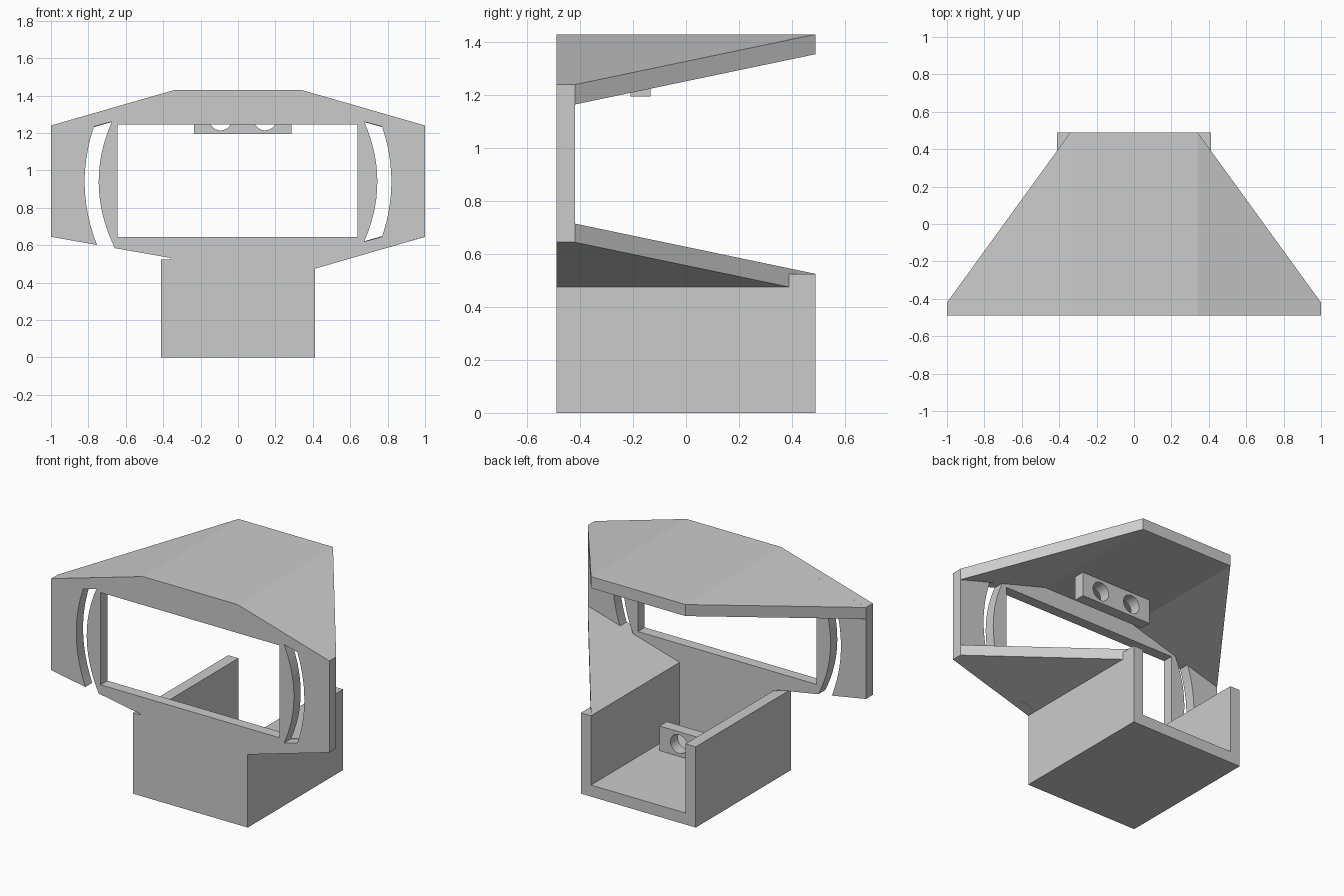
import bpy, bmesh, math

if "Cube" in bpy.data.objects:
    bpy.data.objects.remove(bpy.data.objects["Cube"])

Y_FRONT, Y_IN, Y_BACK = -0.49, -0.42, 0.49
SLOPE = 0.288

grey = bpy.data.materials.new("plain_grey")
grey.diffuse_color = (0.6, 0.6, 0.6, 1)
grey.use_nodes = True
grey.node_tree.nodes["Principled BSDF"].inputs["Base Color"].default_value = grey.diffuse_color


def finish(bm, name):
    bmesh.ops.recalc_face_normals(bm, faces=bm.faces[:])
    mesh = bpy.data.meshes.new(name)
    bm.to_mesh(mesh)
    bm.free()
    mesh.materials.append(grey)
    ob = bpy.data.objects.new(name, mesh)
    bpy.context.collection.objects.link(ob)
    return ob


def prism(name, profile, y0, y1):
    """Extrude an (x, z) profile along y."""
    bm = bmesh.new()
    face = bm.faces.new([bm.verts.new((x, y0, z)) for x, z in profile])
    new = bmesh.ops.extrude_face_region(bm, geom=[face])["geom"]
    for v in new:
        if isinstance(v, bmesh.types.BMVert):
            v.co.y = y1
    return finish(bm, name)


def panel(name, plans, height, thick):
    """Sheet over plan polygons: top at height(x), bottom lower by thick."""
    bm = bmesh.new()
    for plan in plans:
        bm.faces.new([bm.verts.new((x, y, height(x))) for x, y in plan])
    bmesh.ops.remove_doubles(bm, verts=bm.verts[:], dist=1e-4)
    new = bmesh.ops.extrude_face_region(bm, geom=bm.faces[:], use_keep_orig=True)["geom"]
    for v in new:
        if isinstance(v, bmesh.types.BMVert):
            v.co.z -= thick
    return finish(bm, name)


def cut(target, cutters):
    for c in cutters:
        m = target.modifiers.new(c.name, 'BOOLEAN')
        m.operation, m.solver, m.object = 'DIFFERENCE', 'EXACT', c
        c.hide_render = True
        c.hide_set(True)


def rect(x0, x1, z0, z1):
    return [(x0, z0), (x1, z0), (x1, z1), (x0, z1)]


# Front plate with window and two curved slots
plate = prism("front_plate", [
    (-0.413, 0), (0.413, 0), (0.413, 0.475), (1, 0.645), (1, 1.24),
    (0.34, 1.43), (-0.34, 1.43), (-1, 1.24), (-1, 0.645),
    (-0.36, 0.532), (-0.36, 0.525), (-0.413, 0.525)], Y_FRONT, Y_IN)


def slot(name, side, inner_bottom, outer_bottom, n=14):
    inner = lambda z: 0.745 - 0.07 * ((z - 0.94) / 0.32) ** 2
    outer = lambda z: 0.82 - 0.05 * ((z - 0.94) / 0.295) ** 2
    pts = []
    for i in range(n + 1):
        z = inner_bottom + (1.26 - inner_bottom) * i / n
        pts.append((side * inner(z), z))
    for i in range(n + 1):
        z = 1.235 + (outer_bottom - 1.235) * i / n
        pts.append((side * outer(z), z))
    return prism(name, pts, Y_FRONT - 0.1, Y_IN + 0.1)


cut(plate, [
    prism("window_cutter", rect(-0.645, 0.64, 0.645, 1.245), Y_FRONT - 0.1, Y_IN + 0.1),
    slot("right_slot_cutter", 1, 0.62, 0.645),
    slot("left_slot_cutter", -1, 0.5, 0.5)])

# Roof: flat middle with two sloping sides tapering to the back
side_plan = [(0.34, Y_IN), (1, Y_IN), (0.34, Y_BACK)]
panel("roof", [
    [(-0.34, Y_IN), (0.34, Y_IN), (0.34, Y_BACK), (-0.34, Y_BACK)],
    side_plan, [(-x, y) for x, y in reversed(side_plan)]],
    lambda x: 1.43 - SLOPE * max(0, abs(x) - 0.34), 0.075)

# Sloping wing on the right side only
panel("right_wing", [side_plan], lambda x: 0.525 + SLOPE * (x - 0.34), 0.0705)

# Open-backed tray behind the plate
prism("tray", [(-0.413, 0), (0.413, 0), (0.413, 0.475), (0.36, 0.475), (0.34, 0.475),
               (0.34, 0.075), (-0.34, 0.075), (-0.34, 0.525), (-0.413, 0.525)], Y_IN, Y_BACK)
prism("right_wall_top", rect(0.34, 0.413, 0.475, 0.525), Y_IN, Y_BACK)

# Two holder blocks, each with a pair of round holes
for name, z0, z1 in (("upper_holder", 1.195, 1.355), ("lower_holder", 0.075, 0.235)):
    block = prism(name, rect(-0.235, 0.285, z0, z1), -0.21, -0.135)
    zc = (z0 + z1) / 2
    cut(block, [prism(f"{name}_hole_cutter_{i}", [
        (x + 0.061 * math.cos(a * math.pi / 16), zc + 0.061 * math.sin(a * math.pi / 16))
        for a in range(32)], -0.3, -0.05) for i, x in enumerate((-0.093, 0.145))])
